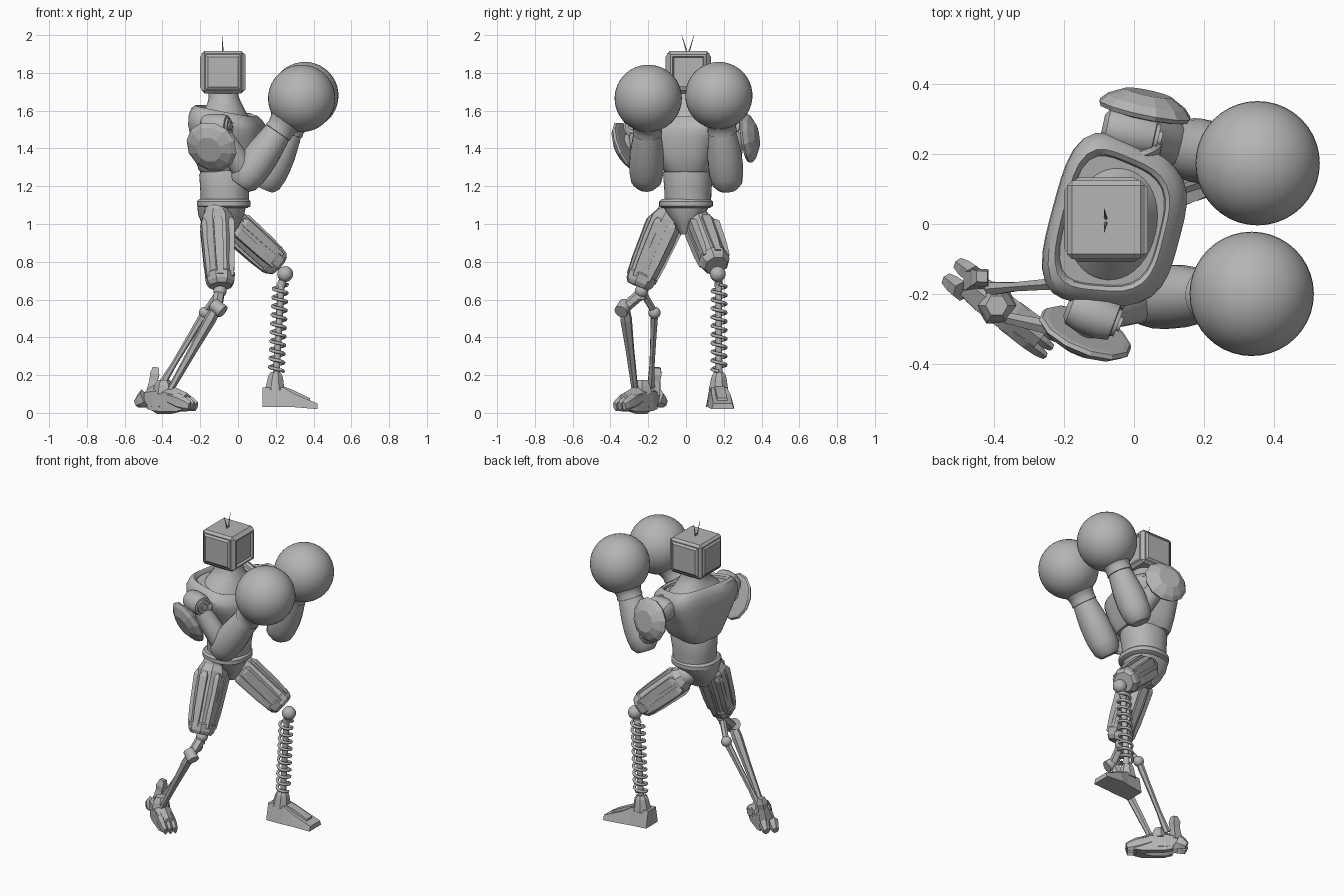
import bpy, bmesh
from math import cos, sin, pi, radians
from mathutils import Vector as V

if "Cube" in bpy.data.objects:
    bpy.data.objects.remove(bpy.data.objects["Cube"])

grey = bpy.data.materials.new("robot_grey")
grey.use_nodes = True
grey.diffuse_color = (0.46, 0.46, 0.46, 1)
grey.node_tree.nodes["Principled BSDF"].inputs["Base Color"].default_value = (0.46, 0.46, 0.46, 1)


def finish(name, bm, smooth=None):
    bmesh.ops.recalc_face_normals(bm, faces=bm.faces)
    me = bpy.data.meshes.new(name)
    bm.to_mesh(me)
    bm.free()
    if smooth:
        me.shade_smooth()
        me.set_sharp_from_angle(angle=radians(smooth))
    me.materials.append(grey)
    ob = bpy.data.objects.new(name, me)
    bpy.context.collection.objects.link(ob)
    return ob


def loft(name, rings, smooth=None):
    """Skin a list of point rings and cap both ends."""
    bm = bmesh.new()
    loops = [[bm.verts.new(p) for p in ring] for ring in rings]
    n = len(loops[0])
    for a, b in zip(loops, loops[1:]):
        for i in range(n):
            j = (i + 1) % n
            bm.faces.new((a[i], a[j], b[j], b[i]))
    bm.faces.new(loops[0])
    bm.faces.new(loops[-1])
    return finish(name, bm, smooth)


def limb(name, a, b, profile, n=8, smooth=None):
    """Profile rows are (position along a-b, horizontal radius, vertical radius)."""
    a, b = V(a), V(b)
    d = (b - a).normalized()
    u = d.cross(V((0, 0, 1)) if abs(d.z) < 0.95 else V((1, 0, 0))).normalized()
    v = u.cross(d)
    turn = [2 * pi * (i + 0.5) / n for i in range(n)]
    rings = [[a.lerp(b, p[0]) + u * cos(t) * p[1] + v * sin(t) * p[-1] for t in turn]
             for p in profile]
    return loft(name, rings, smooth)


def rod(name, a, b, r, n=12):
    return limb(name, a, b, [(0, r), (1, r)], n, 40)


def ball(name, c, r, seg=20):
    bm = bmesh.new()
    bmesh.ops.create_uvsphere(bm, u_segments=seg, v_segments=seg // 2 + 2, radius=r)
    bmesh.ops.translate(bm, verts=bm.verts, vec=c)
    return finish(name, bm, 60)


def body(name, rows, power=2.7, taper=0, n=40):
    """Rows are (z, x, y, depth, width, twist, forward slope): rounded-square slices."""
    rings = []
    for z, x, y, rx, ry, twist, slope in rows:
        ring, w = [], radians(twist)
        for i in range(n):
            c, s = cos(2 * pi * i / n), sin(2 * pi * i / n)
            k = (abs(c) ** power + abs(s) ** power) ** (-1 / power)
            px, py = c * k * rx, s * k * ry * (1 - taper * c * k)
            ring.append((x + px * cos(w) - py * sin(w), y + px * sin(w) + py * cos(w), z - slope * px))
        rings.append(ring)
    return loft(name, rings, 35)


# Trunk
body("abdomen", [(1.09, -.07, .01, .125, .122, 0, 0), (1.18, -.07, .01, .13, .125, -3, 0),
                 (1.26, -.065, .01, .14, .13, -6, 0), (1.3, -.06, .01, .13, .12, -8, 0)], 2.2)
body("chest", [(1.275, -.055, .01, .14, .12, -8, 0), (1.29, -.055, .01, .15, .132, -8, 0),
               (1.36, -.05, .005, .17, .165, -11, 0), (1.45, -.05, 0, .182, .205, -14, 0),
               (1.51, -.052, 0, .187, .235, -15, .08), (1.55, -.054, 0, .182, .238, -15, .15),
               (1.585, -.057, 0, .165, .218, -15, .2), (1.6, -.059, 0, .148, .195, -14, .2),
               (1.59, -.06, 0, .138, .182, -14, .2), (1.575, -.06, 0, .135, .178, -14, .2)], 3.5, .12)
body("neck", [(1.56, -.058, 0, .132, .172, -14, .2), (1.59, -.06, 0, .115, .15, -12, .2),
              (1.63, -.067, .005, .095, .105, -6, .1), (1.67, -.075, .01, .08, .083, 0, 0),
              (1.72, -.08, .01, .075, .078, 0, 0)], 2.1)
body("belt", [(1.085, -.075, 0, .125, .125, 0, 0), (1.095, -.075, 0, .142, .142, 0, 0),
              (1.12, -.075, 0, .142, .142, 0, 0), (1.132, -.075, 0, .13, .13, 0, 0)], 2.3)
body("pelvis", [(1.1, -.085, 0, .13, .125, 0, 0), (1.05, -.09, 0, .122, .1, 0, 0),
                (1.0, -.09, 0, .1, .062, 0, 0), (.945, -.085, 0, .06, .03, 0, 0)], 2.5)

# Head: bevelled box with raised side panels and a sunken screen
bm = bmesh.new()
bmesh.ops.create_cube(bm, size=0.224)
bmesh.ops.bevel(bm, geom=bm.edges[:], offset=0.014, segments=1, affect='EDGES')
bm.normal_update()
big = [f for f in bm.faces if f.calc_area() > 0.02]
screen = [f for f in big if f.normal.x > 0.9]
panels = [f for f in big if f.normal.x < -0.9 or abs(f.normal.y) > 0.9]
bmesh.ops.inset_individual(bm, faces=panels, thickness=0.008, depth=0)
bmesh.ops.inset_individual(bm, faces=panels, thickness=0.018, depth=0.009)
bmesh.ops.inset_individual(bm, faces=screen, thickness=0.006, depth=0.008)
bmesh.ops.inset_individual(bm, faces=screen, thickness=0.014, depth=0)
bmesh.ops.inset_individual(bm, faces=screen, thickness=0.01, depth=-0.012)
bmesh.ops.translate(bm, verts=bm.verts, vec=(-.08, .012, 1.804))
finish("head", bm)
for side in (-1, 1):
    limb("antenna", (-.08, .01 + side * .004, 1.905), (-.085, .01 + side * .033, 2.0),
         [(0, .005), (.5, .003), (1, .001)], 6)

# Arms: shoulder hinge, plate, upper arm, forearm, glove
arms = {
    "right": dict(hinge=((-.19, -.23, 1.52), (-.045, -.285, 1.52)), socket=(-.1, -.2, 1.5),
                  elbow=(.05, -.21, 1.255), glove=(.337, -.2, 1.665),
                  plate=(-.135, -.302, 1.415), out=(-.02, -.048, -.022), size=.142),
    "left": dict(hinge=((-.09, .28, 1.52), (.07, .245, 1.52)), socket=(.005, .2, 1.5),
                 elbow=(.16, .215, 1.245), glove=(.354, .174, 1.68),
                 plate=(.028, .313, 1.455), out=(.013, .062, .008), size=.137),
}
for side, p in arms.items():
    h0, h1 = map(V, p["hinge"])
    mid, elbow, glove = h0.lerp(h1, .5), V(p["elbow"]), V(p["glove"])
    limb(side + "_shoulder_hinge", h0, h1,
         [(0, .035), (.08, .055), (.3, .064), (.7, .064), (.92, .055), (.93, .042), (1, .04)], 20, 35)
    rod(side + "_hinge_pin", h0, h1 + (h1 - h0) * .06, .022)
    socket = V(p["socket"])
    limb(side + "_shoulder_socket", socket.lerp(mid, -.2), socket.lerp(mid, .4),
         [(0, .07), (.7, .082), (1, .075), (1, .062), (.7, .058)], 24, 35)
    ball(side + "_shoulder_ball", socket.lerp(mid, .3), .06)
    limb(side + "_upper_arm", mid, elbow, [(0, .05), (.25, .055), (.5, .06), (.85, .065), (1, .05)], 14, 40)
    limb(side + "_forearm", elbow, glove,
         [(-.13, .055), (-.07, .08), (.04, .09), (.15, .093), (.3, .09), (.5, .077), (.58, .07)], 18, 40)
    limb(side + "_glove_cuff", elbow, glove,
         [(.55, .06), (.56, .078), (.61, .075), (.66, .08), (.75, .105)], 24, 40)
    ball(side + "_glove", glove, .178, 40)
    c, out, r = V(p["plate"]), V(p["out"]), p["size"]
    limb(side + "_shoulder_plate", c, c + out,
         [(0, r * .85), (.05, r * .95), (.25, r), (.6, r * .85), (1, r * .5)], 12)
    rod(side + "_plate_mount", mid, c + out * .3, .035)


# Thighs: faceted core with raised armour strips
def thigh(side, a, b, r0, r1):
    a, b = V(a), V(b)
    limb(side + "_thigh", a, b, [(0, r0 * .75), (.1, r0), (.4, r0), (.8, r1), (.93, r1), (1, r1 * .7)], 8)
    d = (b - a).normalized()
    u = d.cross(V((1, 0, 0))).normalized()
    v = u.cross(d)
    for k in range(6):
        o = u * cos(k * pi / 3) + v * sin(k * pi / 3)
        limb(side + "_thigh_strip", a.lerp(b, .12) + o * r0 * .84, a.lerp(b, .9) + o * r1 * .84,
             [(0, .02), (.08, .034), (.7, .03), (1, .022)], 4)
    limb(side + "_knee_cuff", a, b, [(.82, r1 * .95), (.85, r1 * 1.08), (.95, r1), (1.0, r1 * .8)], 8)
    ball(side + "_hip", a, r0 * .75)


thigh("right", (-.112, -.085, 1.06), (-.092, -.255, .67), .09, .077)
thigh("left", (-.05, .07, 1.02), (.215, .16, .78), .08, .078)

# Right shin: paired struts with ball joints
rod("right_knee_pin", (-.1, -.23, .7), (-.1, -.24, .6), .025)
ball("right_knee_ball", (-.095, -.235, .645), .035)
rod("right_knee_barrel", (-.13, -.32, .575), (-.08, -.345, .535), .036)
limb("right_knee_fork", (-.1, -.24, .63), (-.11, -.325, .555), [(0, .03), (1, .028)], 6)
limb("right_rear_fork", (-.1, -.23, .64), (-.17, -.17, .54), [(0, .02), (1, .018)], 6)
ball("right_rear_ball", (-.175, -.167, .53), .032)
limb("right_front_strut", (-.11, -.325, .56), (-.36, -.27, .12),
     [(0, .026), (.15, .032), (.5, .024), (1, .018)], 6)
limb("right_rear_strut", (-.175, -.167, .53), (-.41, -.185, .14),
     [(0, .022), (.3, .018), (.7, .015), (1, .022)], 6)

# Right foot: clawed, running from heel to toe
heel, toe = V((-.475, -.17, 0)), V((-.27, -.328, 0))
along = (toe - heel).normalized()
across = V((-along.y, along.x, 0))
up = V((0, 0, 1))
limb("right_foot_body", heel + up * .08, toe + up * .06,
     [(0, .045, .055), (.25, .055, .08), (.6, .055, .075), (1, .042, .045)], 6)
limb("right_ankle", heel.lerp(toe, .4) + up * .1, heel.lerp(toe, .4) + up * .175,
     [(0, .06), (.6, .05), (1, .032)], 6)
for k in (-1, 0, 1):
    side = across * k * .03
    limb("right_toe", heel.lerp(toe, .6) + side + up * .08, toe + along * .04 + side + up * .035,
         [(0, .022, .035), (.5, .023, .045), (.8, .02, .036), (1, .012, .026)], 6)
    limb("right_sole_pad", heel.lerp(toe, .1) + side + up * .035, toe + side + up * .03,
         [(0, .02, .02), (.2, .024, .035), (.8, .024, .035), (1, .016, .02)], 4)
for k in (-1, 1):
    limb("right_heel_claw", heel + across * k * .028 + up * .08, heel - along * .055 + across * k * .028 + up * .05,
         [(0, .03, .05), (.5, .028, .042), (1, .02, .025)], 6)
limb("right_heel_fin", (-.46, -.165, .1), (-.435, -.15, .24), [(0, .04), (.5, .03), (.75, .035), (1, .022)], 4)

# Left shin: spring around a rod
ball("left_knee_ball", (.25, .168, .735), .042)
limb("left_knee_fork", (.25, .168, .73), (.225, .175, .67), [(0, .03), (.6, .02), (1, .025)], 10, 40)
rod("left_shin_rod", (.23, .173, .7), (.2, .175, .15), .018)
curve = bpy.data.curves.new("left_spring", 'CURVE')
curve.dimensions = '3D'
curve.bevel_depth = 0.009
curve.bevel_resolution = 1
curve.materials.append(grey)
coils, steps = 10, 16
spline = curve.splines.new('POLY')
spline.points.add(coils * steps)
for i, pt in enumerate(spline.points):
    t, w = i / (coils * steps), 2 * pi * i / steps
    pt.co = (.225 - .022 * t + .037 * cos(w), .175 + .037 * sin(w), .68 - .46 * t, 1)
bpy.context.collection.objects.link(bpy.data.objects.new("left_spring", curve))


# Left foot: wedge with ankle block and raised instep
def wedge(name, rows):
    loft(name, [[(x, y - w, z0), (x, y + w, z0), (x, y + t, z1), (x, y - t, z1)]
                for x, y, w, t, z0, z1 in rows])


wedge("left_foot", [(.13, .165, .06, .04, .03, .135), (.24, .175, .066, .042, .03, .135),
                    (.3, .185, .07, .05, .03, .1), (.42, .195, .06, .05, .02, .05)])
wedge("left_instep", [(.22, .173, .03, .026, .1, .148), (.29, .183, .03, .026, .08, .122),
                      (.38, .192, .03, .026, .04, .078)])
limb("left_ankle", (.195, .172, .12), (.2, .175, .215), [(0, .056), (.6, .045), (.8, .04), (1, .028)], 8)
